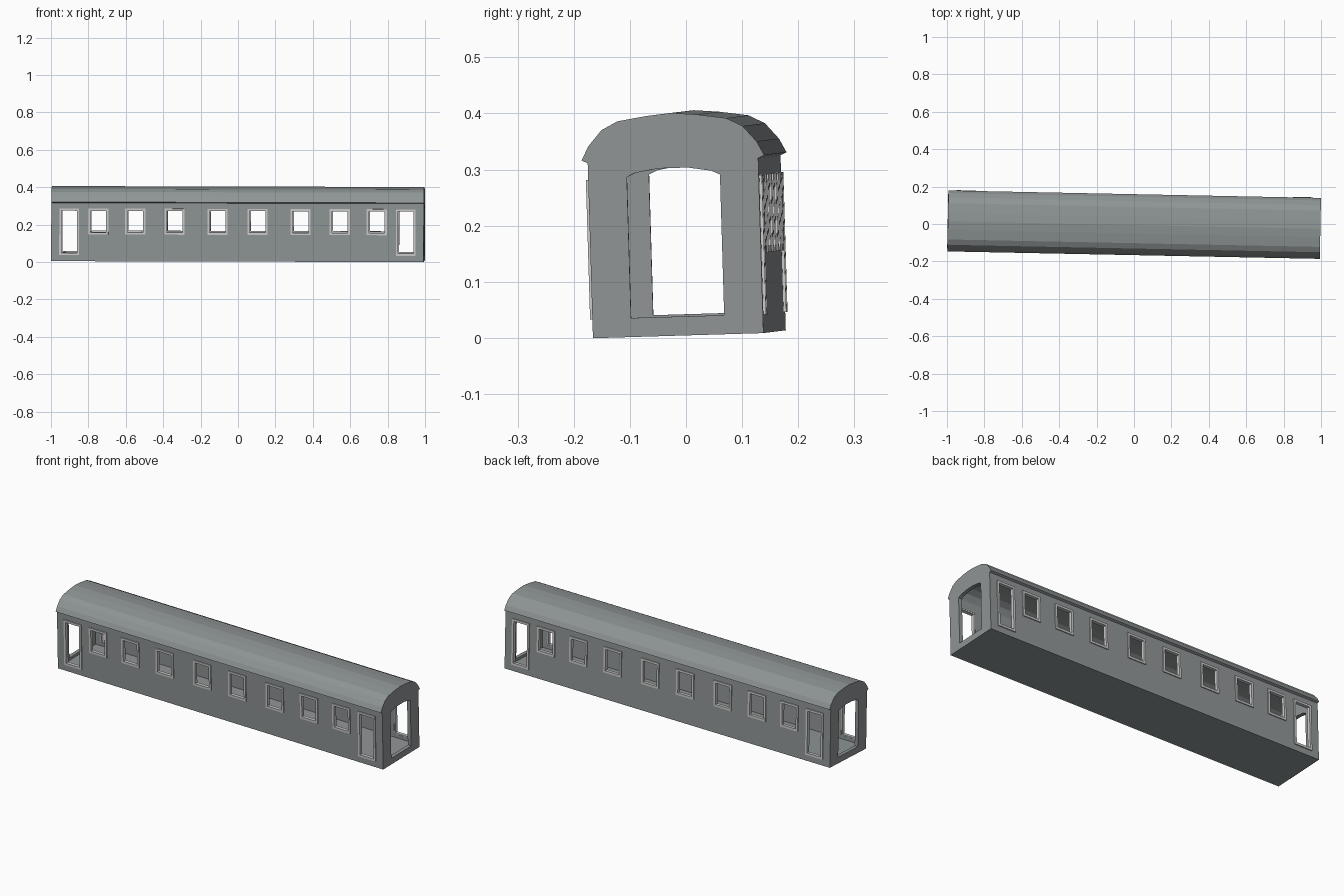
import bpy, bmesh
from mathutils import Matrix

if "Cube" in bpy.data.objects:
    bpy.data.objects.remove(bpy.data.objects["Cube"])

HALF = 0.996
# the carriage sits slightly yawed, pitched and rolled
POSE = (Matrix.Translation((0, 0.006, 0.0065)) @ Matrix.Rotation(-0.02, 4, 'Z')
        @ Matrix.Rotation(0.0025, 4, 'Y') @ Matrix.Rotation(0.03, 4, 'X'))


def make_object(name, bm):
    bmesh.ops.recalc_face_normals(bm, faces=bm.faces)
    mesh = bpy.data.meshes.new(name)
    bm.to_mesh(mesh)
    bm.free()
    ob = bpy.data.objects.new(name, mesh)
    bpy.context.collection.objects.link(ob)
    return ob


def prism(name, half_profile, half_len):
    """Mirror a (y, z) half profile and extrude it along x."""
    prof = half_profile + [(-y, z) for y, z in reversed(half_profile) if y > 0]
    bm = bmesh.new()
    face = bm.faces.new([bm.verts.new((-half_len, y, z)) for y, z in prof])
    ext = bmesh.ops.extrude_face_region(bm, geom=[face])
    moved = [g for g in ext['geom'] if isinstance(g, bmesh.types.BMVert)]
    bmesh.ops.translate(bm, verts=moved, vec=(2 * half_len, 0, 0))
    return make_object(name, bm)


def add_box(bm, x0, x1, y0, y1, z0, z1):
    m = (Matrix.Translation(((x0 + x1) / 2, (y0 + y1) / 2, (z0 + z1) / 2))
         @ Matrix.Diagonal((x1 - x0, y1 - y0, z1 - z0, 1)))
    bmesh.ops.create_cube(bm, size=1, matrix=m)


def add_frame(bm, x0, x1, z0, z1, y_out, y_in, t):
    """Rectangular ring lying in the side wall."""
    rings = []
    for y in (y_out, y_in):
        for d in (0, t):
            rings.append([bm.verts.new((x, y, z)) for x, z in
                          ((x0 + d, z0 + d), (x1 - d, z0 + d),
                           (x1 - d, z1 - d), (x0 + d, z1 - d))])
    for a, b in ((0, 1), (1, 3), (3, 2), (2, 0)):
        for i in range(4):
            j = (i + 1) % 4
            bm.faces.new((rings[a][i], rings[a][j], rings[b][j], rings[b][i]))


def paint(ob, name, colour):
    mat = bpy.data.materials.new(name)
    mat.diffuse_color = (*colour, 1)
    mat.use_nodes = True
    mat.node_tree.nodes["Principled BSDF"].inputs["Base Color"].default_value = mat.diffuse_color
    ob.data.materials.clear()
    ob.data.materials.append(mat)


# openings along each side: centre x, half width, bottom, top
OPENINGS = [(s * x, 0.054, 0.143, 0.282) for x in (0.107, 0.337, 0.547, 0.745) for s in (-1, 1)]
OPENINGS += [(s * 0.9, 0.053, 0.033, 0.282) for s in (-1, 1)]
TRIM = 0.012

# carriage body with arched roof and overhanging eaves
body = prism("carriage_body",
             [(0.152, 0), (0.152, 0.312), (0.163, 0.317), (0.150, 0.342),
              (0.126, 0.370), (0.097, 0.385), (0.045, 0.393), (0, 0.397)], HALF)

# hollow interior, passage through both ends, side windows and doors
cavity = prism("cavity_cutter",
               [(0.138, 0.02), (0.138, 0.325), (0.118, 0.354),
                (0.090, 0.370), (0.043, 0.379), (0, 0.382)], HALF - 0.02)
passage = prism("passage_cutter",
                [(0.083, 0.034), (0.083, 0.285), (0.068, 0.292), (0.026, 0.299)], 1.1)
bm = bmesh.new()
for x, w, z0, z1 in OPENINGS:
    e = TRIM / 2
    add_box(bm, x - w + e, x + w - e, -0.3, 0.3, z0 + e, z1 - e)
sides = make_object("side_opening_cutter", bm)

cutters = [cavity, passage, sides]
for c in cutters:
    c.hide_render = True
    mod = body.modifiers.new(c.name, 'BOOLEAN')
    mod.operation = 'DIFFERENCE'
    mod.solver = 'EXACT'
    mod.object = c
dg = bpy.context.evaluated_depsgraph_get()
cut_mesh = bpy.data.meshes.new_from_object(body.evaluated_get(dg))
body.modifiers.clear()
body.data = cut_mesh
for c in cutters:
    bpy.data.objects.remove(c)
paint(body, "dark_grey_green", (0.275, 0.30, 0.305))

# raised window and door frames on both sides
parts = [body]
for side, s in (("front", -1), ("back", 1)):
    for kind, items in (("window_frames", OPENINGS[:-2]), ("door_frames", OPENINGS[-2:])):
        bm = bmesh.new()
        for x, w, z0, z1 in items:
            add_frame(bm, x - w, x + w, z0, z1, s * 0.157, s * 0.139, TRIM)
        frames = make_object(f"{side}_{kind}", bm)
        paint(frames, f"light_grey_{side}_{kind}", (0.75, 0.75, 0.74))
        parts.append(frames)

for p in parts:
    p.matrix_world = POSE
